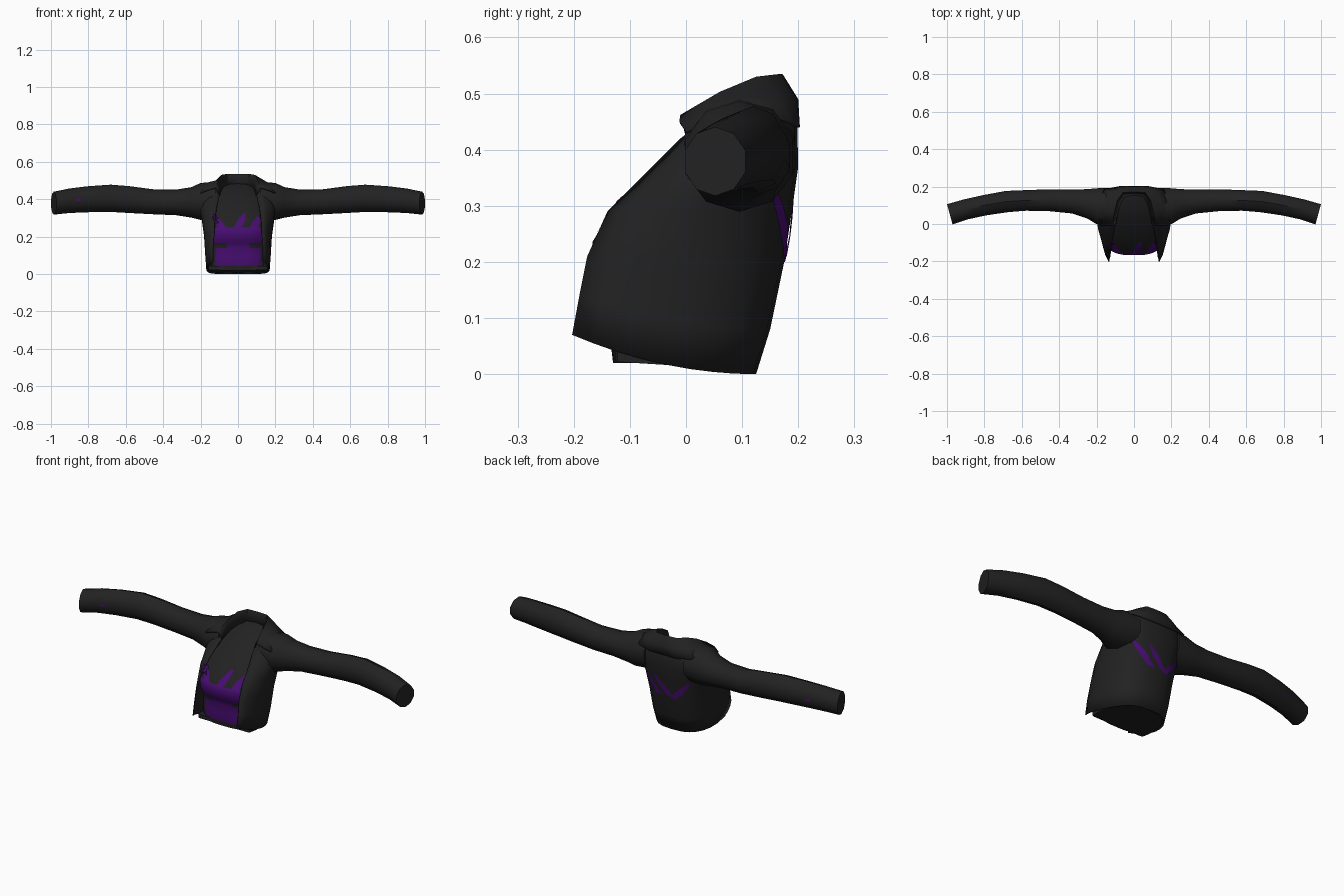
import bpy, bmesh, math
from mathutils import Vector
from mathutils.bvhtree import BVHTree

cube = bpy.data.objects.get("Cube")
if cube:
    bpy.data.objects.remove(cube, do_unlink=True)


def make_material(name, rgb):
    mat = bpy.data.materials.new(name)
    mat.use_nodes = True
    mat.diffuse_color = (*rgb, 1)
    shader = mat.node_tree.nodes["Principled BSDF"]
    shader.inputs["Base Color"].default_value = (*rgb, 1)
    shader.inputs["Roughness"].default_value = 0.8
    return mat


BLACK = make_material("black cloth", (0.016, 0.016, 0.016))
PURPLE = make_material("purple trim", (0.065, 0.004, 0.17))


def loft(name, rows, closed=False, caps=False, mats=(BLACK,), rule=None, thickness=0, flip=False):
    """Skin a list of equal-length point rows into one smooth object."""
    bm = bmesh.new()
    grid = [[bm.verts.new(p) for p in row] for row in rows]
    count = len(rows[0])
    for low, high in zip(grid, grid[1:]):
        for i in range(count if closed else count - 1):
            j = (i + 1) % count
            bm.faces.new((low[i], low[j], high[j], high[i]))
    if caps:
        bm.faces.new(grid[0][::-1])
        bm.faces.new(grid[-1])
    if closed:
        bmesh.ops.recalc_face_normals(bm, faces=bm.faces)
    if flip:
        bmesh.ops.reverse_faces(bm, faces=bm.faces)
    if rule:
        for face in bm.faces:
            face.material_index = rule(face.calc_center_median())
    mesh = bpy.data.meshes.new(name)
    bm.to_mesh(mesh)
    bm.free()
    for mat in mats:
        mesh.materials.append(mat)
    obj = bpy.data.objects.new(name, mesh)
    bpy.context.collection.objects.link(obj)
    if thickness:
        mod = obj.modifiers.new("thickness", "SOLIDIFY")
        mod.thickness = thickness
        mod.offset = -1
    bpy.ops.object.select_all(action="DESELECT")
    obj.select_set(True)
    bpy.context.view_layer.objects.active = obj
    bpy.ops.object.shade_smooth_by_angle(angle=math.radians(40))
    return obj


def mirrored(half):
    """Extend a row that starts on the centre line to the other side."""
    return [(-x, y, z) for x, y, z in half[:0:-1]] + half


# Jacket body: half width, front y, back y, opening half width, front z, back z
BODY = [
    (.170, -.203, .125, .135, .07, .0),
    (.176, -.19, .15, .135, .14, .08),
    (.182, -.176, .175, .13, .21, .2),
    (.195, -.14, .19, .125, .29, .3),
    (.205, -.07, .2, .115, .36, .37),
    (.19, -.01, .198, .1, .42, .45),
    (.11, .03, .175, .09, .45, .5),
]


def body_row(w, front, back, gap, z_front, z_back, steps=10):
    end = math.pi - math.asin((gap / w) ** 1.4)
    half = []
    for i in range(steps + 1):
        a = end * i / steps
        t = (1 - math.cos(a)) / (1 - math.cos(end))
        half.append((w * math.sin(a) ** (1 / 1.4), back + (front - back) * t,
                     z_back + (z_front - z_back) * t * t))
    return mirrored(half)


jacket = loft("jacket_body", [body_row(*r) for r in BODY], thickness=.005, flip=True)

# Shirt front: z, y and half width of each row
SHIRT = [
    (.02, -.13, .14), (.045, -.133, .14), (.095, -.138, .14), (.14, -.135, .14),
    (.165, -.145, .14), (.19, -.16, .14), (.235, -.167, .14), (.25, -.158, .14),
    (.3, -.118, .14), (.36, -.058, .13), (.42, .02, .115), (.465, .09, .1),
    (.485, .16, .08),
]


def shirt_colour(c):
    upper = .165 < c.z < .25 and abs(c.x) < .135
    waist = .14 < c.z < .165 and abs(c.x) < .05
    lower = .045 < c.z < .14 and abs(c.x) < .115
    return int(upper or waist or lower)


shirt = loft("shirt_front",
             [[(w * k / 7, y + .035 * abs(k / 7) ** 3, z) for k in range(-7, 8)]
              for z, y, w in SHIRT], mats=(BLACK, PURPLE), rule=shirt_colour)

# Lining closing the underside
hem = [(.95 * x, max(y, -.13) * .97, .022 - .06 * (y + .13) if y > -.13 else .022)
       for x, y, z in body_row(*BODY[0])]
hem = [(x, y, max(z, .006)) for x, y, z in hem]
loft("lower_lining", [[(x, y, z + .02) for x, y, z in hem], hem], closed=True, caps=True)

# Sleeves: x, centre y, centre z, radius in y, radius in z
SLEEVE = [
    (.12, .095, .395, .1, .095), (.2, .095, .388, .098, .095),
    (.25, .108, .383, .08, .078), (.33, .12, .383, .065, .066),
    (.45, .127, .386, .06, .064), (.58, .126, .398, .056, .069),
    (.68, .12, .405, .058, .07), (.8, .1, .4, .055, .067),
    (.9, .078, .392, .054, .063), (.985, .052, .379, .055, .059),
]


def sleeve_rows(side):
    rows = []
    for x, y, z, ry, rz in SLEEVE:
        tilt = .28 * max(0, x - .5) * 2
        ring = []
        for i in range(10):
            a = math.tau * (i + .5) / 10
            dy = ry * math.cos(a) * 1.03
            ring.append((side * (x + tilt * dy), y + dy, z + rz * math.sin(a) * 1.04))
        rows.append(ring)
    return rows


sleeves = [loft(f"{label}_sleeve", sleeve_rows(side), closed=True, caps=True)
           for label, side in (("left", 1), ("right", -1))]

# Folded collar: inner base, top fold and outer edge, from back centre to front
COLLAR = [
    [(0, .15, .475), (.05, .145, .475), (.072, .11, .47), (.085, .06, .455), (.095, 0, .42)],
    [(0, .172, .535), (.06, .168, .535), (.09, .125, .53), (.105, .06, .503), (.118, -.01, .462)],
    [(0, .2, .49), (.07, .198, .49), (.125, .165, .495), (.155, .08, .492), (.165, -.012, .45)],
    [(0, .203, .44), (.08, .202, .44), (.16, .186, .45), (.2, .1, .475), (.2, .0, .433)],
]
loft("collar", [mirrored(row) for row in COLLAR], thickness=.005)


# Painted slashes laid on the cloth
def surface_point(targets, x, z, direction):
    start = Vector((x, -direction, z))
    hits = []
    for tree in targets:
        point, normal, index, dist = tree.ray_cast(start, Vector((0, direction, 0)))
        if point:
            hits.append((dist, point))
    return min(hits, key=lambda h: h[0])[1] - Vector((0, direction * .004, 0))


def tree_of(obj):
    bm = bmesh.new()
    bm.from_mesh(obj.data)
    tree = BVHTree.FromBMesh(bm)
    bm.free()
    return tree


def slash(name, targets, start, end, width, direction):
    rows = []
    for i in range(7):
        t = i / 6
        x = start[0] + (end[0] - start[0]) * t
        z = start[1] + (end[1] - start[1]) * t
        half = width * (.35 + .65 * min(1, t * 2)) / 2
        rows.append([surface_point(targets, x + k * half, z, direction) for k in (-1, 0, 1)])
    loft(name, rows, mats=(PURPLE,), flip=direction < 0)


cloth = [tree_of(jacket), tree_of(shirt)]
for i, (a, b) in enumerate([((-.135, .32), (-.085, .25)), ((.035, .325), (.0, .25)),
                            ((.115, .315), (.085, .25))]):
    slash(f"front_slash_{i + 1}", cloth, a, b, .04, 1)
for i, (a, b) in enumerate([((.14, .32), (.04, .205)), ((.06, .315), (-.03, .21)),
                            ((-.13, .295), (-.045, .2))]):
    slash(f"back_slash_{i + 1}", cloth, a, b, .04, -1)

# Small flecks on the right sleeve
arm = [tree_of(sleeves[1])]
for label, direction in (("front", 1), ("back", -1)):
    slash(f"{label}_sleeve_fleck", arm, (-.86, .405), (-.845, .39), .022, direction)
